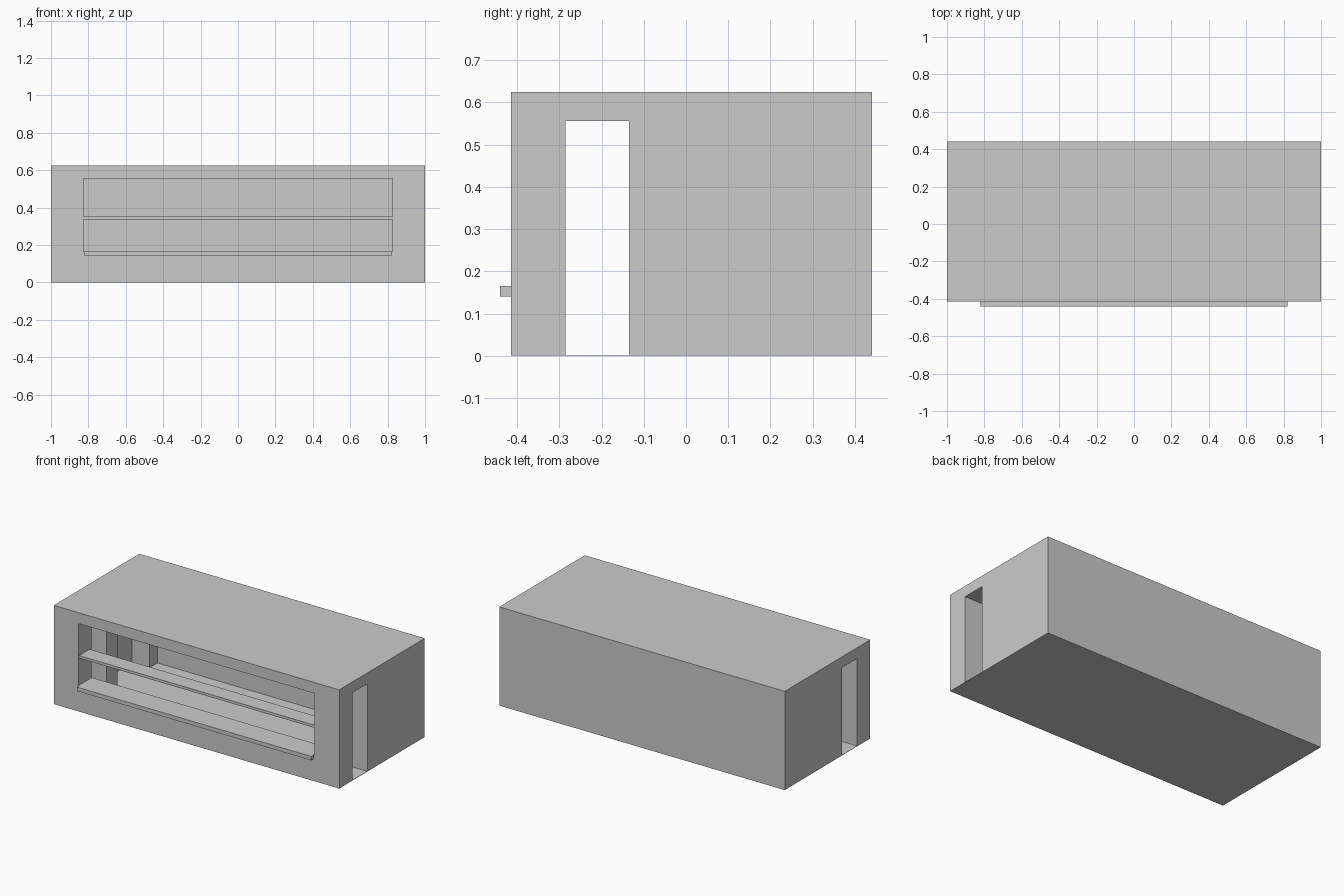
import bpy, bmesh

if "Cube" in bpy.data.objects:
    bpy.data.objects.remove(bpy.data.objects["Cube"])


def extrude_plan(name, points, z0, z1):
    """Solid made from a plan outline raised between two heights."""
    bm = bmesh.new()
    face = bm.faces.new([bm.verts.new((x, y, z0)) for x, y in points])
    top = bmesh.ops.extrude_face_region(bm, geom=[face])
    verts = [g for g in top["geom"] if isinstance(g, bmesh.types.BMVert)]
    bmesh.ops.translate(bm, verts=verts, vec=(0, 0, z1 - z0))
    bmesh.ops.recalc_face_normals(bm, faces=bm.faces)
    mesh = bpy.data.meshes.new(name)
    bm.to_mesh(mesh)
    bm.free()
    obj = bpy.data.objects.new(name, mesh)
    bpy.context.collection.objects.link(obj)
    return obj


def box(name, x, y0, y1, z0, z1):
    """Box centred on x = 0 with half width x."""
    return extrude_plan(name, [(-x, y0), (x, y0), (x, y1), (-x, y1)], z0, z1)


def cut(target, cutter):
    cutter.hide_render = True
    mod = target.modifiers.new("cut", 'BOOLEAN')
    mod.operation = 'DIFFERENCE'
    mod.solver = 'EXACT'
    mod.object = cutter
    bpy.context.view_layer.objects.active = target
    bpy.ops.object.modifier_apply(modifier=mod.name)
    bpy.data.objects.remove(cutter)


# Outer building block
building = box("building_shell", 1.0, -0.415, 0.44, 0.0, 0.625)

# Room plan: side doorways, side niches and back corner piers
half = [(1.1, -0.285), (1.1, -0.135), (0.825, -0.135), (0.825, -0.025),
        (0.953, -0.025), (0.953, 0.30), (0.83, 0.30), (0.83, 0.38)]
plan = half + [(-x, y) for x, y in reversed(half)]
cut(building, extrude_plan("room_cutter", plan, 0.002, 0.556))

# Long front window
cut(building, box("window_cutter", 0.825, -0.6, -0.25, 0.165, 0.556))

# Outer sill and mid-height shelf in the window
box("window_sill", 0.82, -0.44, -0.415, 0.14, 0.165)
box("window_shelf", 0.825, -0.41, -0.305, 0.335, 0.352)
